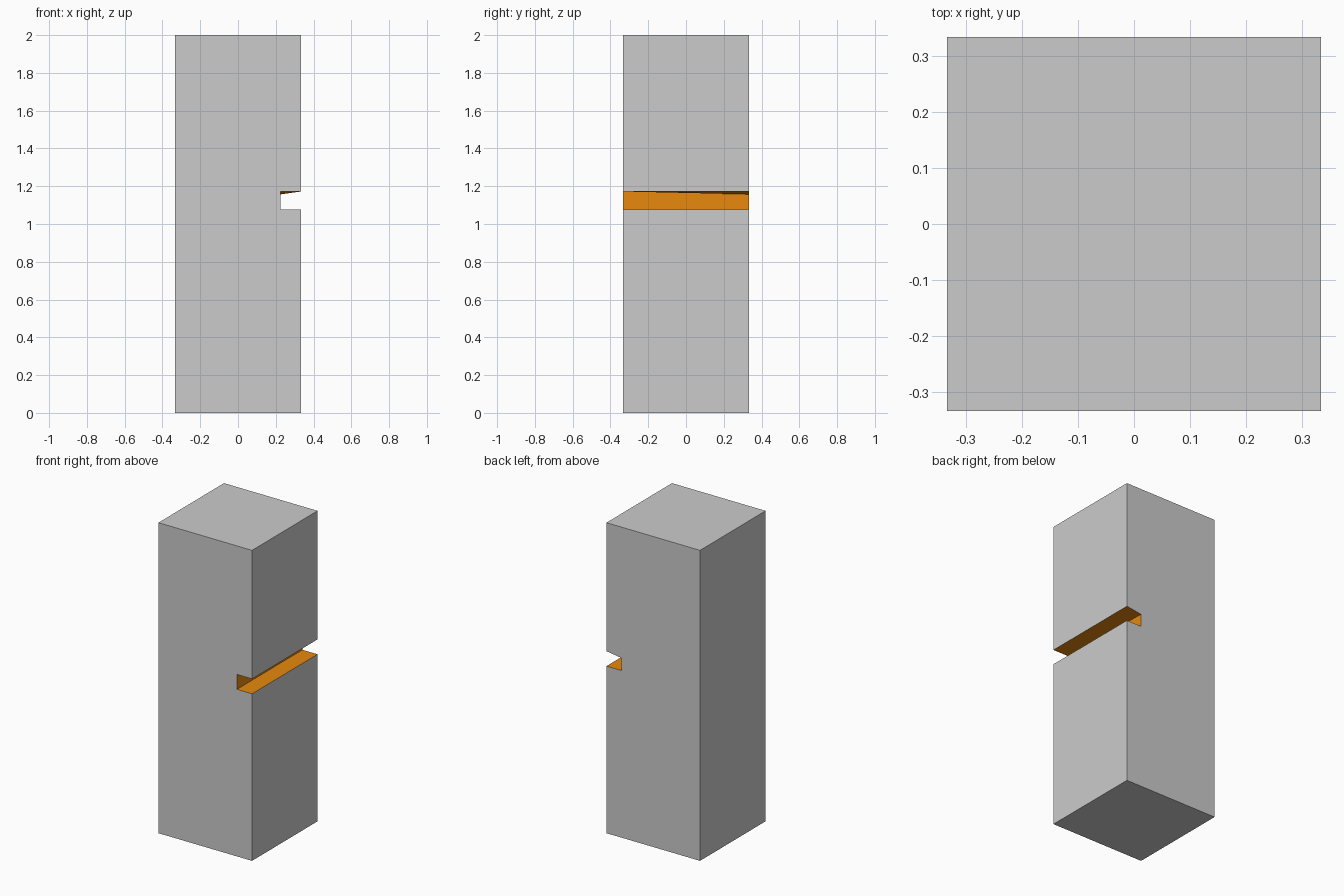
import bpy, bmesh

if "Cube" in bpy.data.objects:
    bpy.data.objects.remove(bpy.data.objects["Cube"])

H = 1 / 3          # half width of the square pillar
NOTCH_X = 0.226    # depth the notch reaches
Z0, Z1 = 1.076, 1.172

# Side profile (x, z), counter-clockwise seen from the front
profile = [(-H, 0), (H, 0), (H, Z0), (NOTCH_X, Z0),
           (NOTCH_X, Z1), (H, Z1), (H, 2), (-H, 2)]
NOTCH_EDGES = (2, 3, 4)   # floor, inner wall, ceiling

bm = bmesh.new()
front = [bm.verts.new((x, -H, z)) for x, z in profile]
back = [bm.verts.new((x, H, z)) for x, z in profile]
back[4].co.z = 1.157      # notch ceiling dips at the inner back corner

# Front and back caps, then the sides with the notch coloured
bm.faces.new(front)
bm.faces.new(back[::-1])
n = len(profile)
for i in range(n):
    j = (i + 1) % n
    face = bm.faces.new((front[j], front[i], back[i], back[j]))
    face.material_index = 1 if i in NOTCH_EDGES else 0
bmesh.ops.recalc_face_normals(bm, faces=bm.faces)

mesh = bpy.data.meshes.new("notched_pillar")
bm.to_mesh(mesh)
bm.free()

# Empty-looking default grey for the pillar, orange for the notch
grey = bpy.data.materials.new("pillar_grey")
orange = bpy.data.materials.new("notch_orange")
orange.diffuse_color = (0.8, 0.25, 0.004, 1)
orange.use_nodes = True
orange.node_tree.nodes["Principled BSDF"].inputs["Base Color"].default_value = orange.diffuse_color
mesh.materials.append(grey)
mesh.materials.append(orange)

pillar = bpy.data.objects.new("notched_pillar", mesh)
bpy.context.collection.objects.link(pillar)
